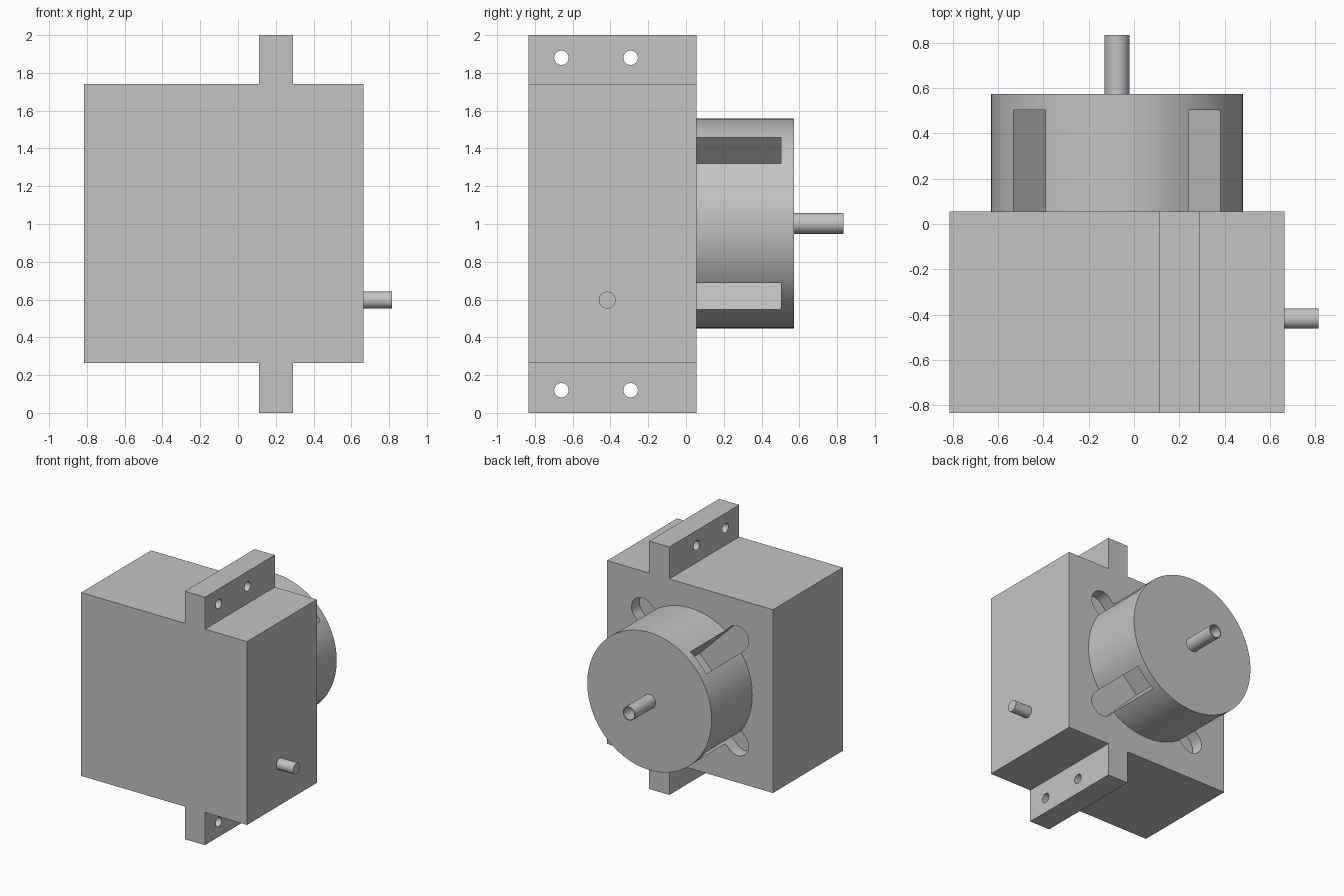
import bpy
import bmesh
from math import cos, sin, pi, radians
from mathutils import Matrix, Vector

cube = bpy.data.objects.get("Cube")
if cube:
    bpy.data.objects.remove(cube, do_unlink=True)

grey = bpy.data.materials.new("light grey")
grey.use_nodes = True
colour = (0.55, 0.55, 0.55, 1)
grey.diffuse_color = colour
grey.node_tree.nodes["Principled BSDF"].inputs["Base Color"].default_value = colour

FRONT, BACK = -0.835, 0.055      # housing depth
AXIS_X, AXIS_Z = -0.075, 1.003   # drum axis


def add_object(name, bm):
    bmesh.ops.recalc_face_normals(bm, faces=bm.faces)
    mesh = bpy.data.meshes.new(name)
    bm.to_mesh(mesh)
    bm.free()
    mesh.materials.append(grey)
    obj = bpy.data.objects.new(name, mesh)
    bpy.context.collection.objects.link(obj)
    return obj


def prism(bm, profile, y0, y1):
    """Extrude an (x, z) outline along y."""
    face = bm.faces.new([bm.verts.new((x, y0, z)) for x, z in profile])
    out = bmesh.ops.extrude_face_region(bm, geom=[face])
    verts = [v for v in out["geom"] if isinstance(v, bmesh.types.BMVert)]
    bmesh.ops.translate(bm, verts=verts, vec=(0, y1 - y0, 0))


def rod(bm, start, end, radius, sides=48):
    start, end = Vector(start), Vector(end)
    axis = end - start
    turn = axis.to_track_quat('Z', 'Y').to_matrix().to_4x4()
    bmesh.ops.create_cone(bm, cap_ends=True, segments=sides, radius1=radius,
                          radius2=radius, depth=axis.length,
                          matrix=Matrix.Translation((start + end) / 2) @ turn)


def activate(obj):
    bpy.ops.object.select_all(action='DESELECT')
    obj.select_set(True)
    bpy.context.view_layer.objects.active = obj


def cut(obj, cutter):
    activate(obj)
    mod = obj.modifiers.new("cut", 'BOOLEAN')
    mod.operation, mod.solver, mod.object = 'DIFFERENCE', 'EXACT', cutter
    bpy.ops.object.modifier_apply(modifier=mod.name)


# Housing with a mounting tab above and below
bm = bmesh.new()
left, right, tab0, tab1, low, high = -0.815, 0.665, 0.11, 0.29, 0.263, 1.742
prism(bm, [(left, low), (tab0, low), (tab0, 0), (tab1, 0), (tab1, low),
           (right, low), (right, high), (tab1, high), (tab1, 2), (tab0, 2),
           (tab0, high), (left, high)], FRONT, BACK)
housing = add_object("housing", bm)

# Drum on the back
bm = bmesh.new()
rod(bm, (AXIS_X, BACK, AXIS_Z), (AXIS_X, 0.573, AXIS_Z), 0.555, 96)
drum = add_object("drum", bm)

# Bolt holes through the tabs
bm = bmesh.new()
for y in (-0.66, -0.293):
    for z in (0.12, 1.88):
        rod(bm, (0, y, z), (0.4, y, z), 0.038, 32)
hole_cutter = add_object("hole_cutter", bm)

# Four diagonal round-ended slots through the drum and into the housing
bm = bmesh.new()
half = 0.099
for quarter in range(4):
    angle = pi / 4 + quarter * pi / 2
    outline = [(0.12, -half)]
    for i in range(17):
        a = -pi / 2 + pi * i / 16
        outline.append((0.6 + half * cos(a), half * sin(a)))
    outline.append((0.12, half))
    c, s = cos(angle), sin(angle)
    prism(bm, [(AXIS_X + r * c - t * s, AXIS_Z + r * s + t * c)
               for r, t in outline], BACK - 0.1, 0.503)
slot_cutter = add_object("slot_cutter", bm)

# Hollow output shaft
bm = bmesh.new()
rod(bm, (AXIS_X, 0.573, AXIS_Z), (AXIS_X, 0.835, AXIS_Z), 0.055)
output_shaft = add_object("output_shaft", bm)
bm = bmesh.new()
rod(bm, (AXIS_X, 0.6, AXIS_Z), (AXIS_X, 0.9, AXIS_Z), 0.048)
bore_cutter = add_object("bore_cutter", bm)

# Small side shaft
bm = bmesh.new()
rod(bm, (right, -0.417, 0.597), (0.815, -0.417, 0.597), 0.045)
side_shaft = add_object("side_shaft", bm)

cut(housing, hole_cutter)
cut(housing, slot_cutter)
cut(drum, slot_cutter)
cut(output_shaft, bore_cutter)
for cutter in (hole_cutter, slot_cutter, bore_cutter):
    bpy.data.objects.remove(cutter, do_unlink=True)

for obj in (housing, drum, output_shaft, side_shaft):
    activate(obj)
    bpy.ops.object.shade_smooth_by_angle(angle=radians(30))
